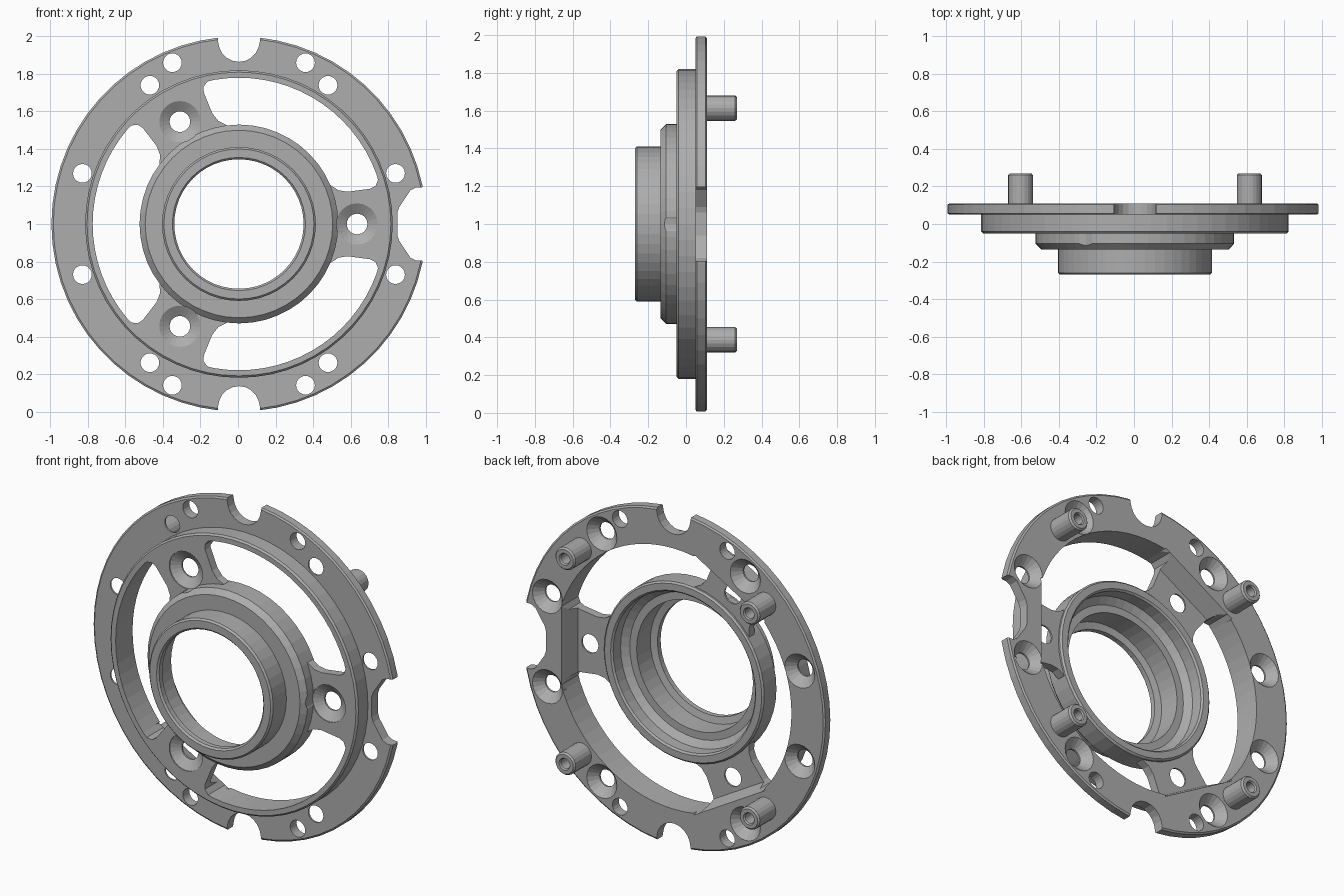
import bpy, bmesh
from math import sin, cos, pi, radians

if "Cube" in bpy.data.objects:
    bpy.data.objects.remove(bpy.data.objects["Cube"])

steel = bpy.data.materials.new("grey metal")
steel.use_nodes = True
COLOR = (0.42, 0.42, 0.42, 1)
steel.diffuse_color = COLOR
steel.node_tree.nodes["Principled BSDF"].inputs["Base Color"].default_value = COLOR
CX, CZ = 0.005, 1.0   # axis of the flange


def finish(name, bm):
    bmesh.ops.remove_doubles(bm, verts=bm.verts, dist=1e-5)
    bmesh.ops.recalc_face_normals(bm, faces=bm.faces)
    mesh = bpy.data.meshes.new(name)
    bm.to_mesh(mesh)
    bm.free()
    mesh.materials.append(steel)
    obj = bpy.data.objects.new(name, mesh)
    bpy.context.collection.objects.link(obj)
    return obj


def lathe(name, profile, segs, x=0, z=0):
    """Turn (radius, y) points about a y axis; a profile starting at radius 0 stays open."""
    bm = bmesh.new()
    rings = []
    for i in range(segs):
        a = 2 * pi * i / segs
        rings.append([bm.verts.new((CX + x + r * cos(a), y, CZ + z + r * sin(a)))
                      for r, y in profile])
    n = len(profile)
    for i in range(segs):
        a, b = rings[i], rings[(i + 1) % segs]
        for j in range(n - 1 if profile[0][0] == 0 else n):
            k = (j + 1) % n
            bm.faces.new((a[j], a[k], b[k], b[j]))
    return finish(name, bm)


def prism(name, front, back, y0, y1, turn=0):
    """Join two (x, z) outlines at depths y0 and y1, turned about the main axis."""
    bm = bmesh.new()
    c, s = cos(radians(turn)), sin(radians(turn))
    loops = [[bm.verts.new((CX + x * c - z * s, y, CZ + x * s + z * c)) for x, z in pts]
             for pts, y in ((front, y0), (back, y1))]
    f, b = loops
    bm.faces.new(f)
    bm.faces.new(b)
    for i in range(len(f)):
        k = (i + 1) % len(f)
        bm.faces.new((f[i], f[k], b[k], b[i]))
    return finish(name, bm)


def combine(obj, tool, operation="DIFFERENCE"):
    mod = obj.modifiers.new("combine", "BOOLEAN")
    mod.operation, mod.solver, mod.object = operation, "EXACT", tool
    bpy.context.view_layer.update()
    mesh = bpy.data.meshes.new_from_object(
        obj.evaluated_get(bpy.context.evaluated_depsgraph_get()))
    obj.modifiers.clear()
    obj.data = mesh
    bpy.data.objects.remove(tool)


def polar(r, deg):
    return r * cos(radians(deg)), r * sin(radians(deg))


# Flange with raised front ring
body = lathe("flange_body", [(0.51, -0.05), (0.81, -0.05), (0.82, -0.04), (0.82, 0.05),
                             (0.99, 0.05), (1.0, 0.057), (1.0, 0.103), (0.99, 0.11),
                             (0.51, 0.11)], 60)

# Three windows between the spokes
half = [(0.45, 0.22), (0.492, 0.205), (0.53, 0.18), (0.58, 0.172), (0.70, 0.188),
        (0.728, 0.202), (0.742, 0.235)]
half += [polar(0.78, a) for a in range(20, 60, 5)]
c, s = cos(radians(120)), sin(radians(120))
other = [(x * c + z * s, x * s - z * c) for x, z in reversed(half)]
window = half + [polar(0.78, 60)] + other + [polar(0.5, a) for a in range(88, 26, -6)]
for turn in (0, 120, 240):
    combine(body, prism("window_cutter", window, window, -0.3, 0.3, turn))

# Sloped pockets behind the spokes
for turn in (0, 120, 240):
    lo = [(0.3, -0.27), (0.71, -0.27), (0.71, 0.27), (0.3, 0.27)]
    hi = [(0.3, -0.27), (0.745, -0.27), (0.745, 0.27), (0.3, 0.27)]
    combine(body, prism("pocket_cutter", lo, hi, 0.0, 0.12, turn))

# Stepped hub with bore
hub = lathe("hub", [(0.345, -0.26), (0.355, -0.27), (0.40, -0.27), (0.41, -0.26),
                    (0.41, -0.135), (0.50, -0.135), (0.53, -0.105), (0.53, 0.01),
                    (0.52, 0.02), (0.48, 0.02), (0.47, 0.01), (0.47, -0.06),
                    (0.43, -0.09), (0.385, -0.09), (0.385, -0.22), (0.345, -0.23)], 48)
combine(body, hub, "UNION")

# Countersunk spoke holes
for turn in (0, 120, 240):
    x, z = polar(0.63, turn)
    combine(body, lathe("spoke_hole_cutter", [(0, -0.2), (0.11, -0.2), (0.11, -0.045),
                                              (0.055, -0.01), (0.055, 0.05), (0, 0.05)],
                        24, x, z))

# Rim holes: plain ones, and ones countersunk from the back
plain = [(0, 0.0), (0.05, 0.0), (0.05, 0.2), (0, 0.2)]
sunk = [(0, 0.0), (0.05, 0.0), (0.05, 0.06), (0.1, 0.11), (0.1, 0.2), (0, 0.2)]
for x, z, profile in ((0.355, 0.86, plain), (0.475, 0.74, sunk), (0.835, 0.27, sunk)):
    for sx in (-1, 1):
        for sz in (-1, 1):
            combine(body, lathe("rim_hole_cutter", profile, 20, sx * x, sz * z))

# Round rim notches at top and bottom, trapezoid notch at the left side
u_shape = [(1.1, 0.115), (0.975, 0.112)]
u_shape += [(0.975 - 0.11 * sin(a * pi / 10), 0.11 * cos(a * pi / 10)) for a in range(1, 10)]
u_shape += [(0.975, -0.112), (1.1, -0.115)]
for turn in (90, 270):
    combine(body, prism("round_notch_cutter", u_shape, u_shape, 0, 0.2, turn))
side = [(1.1, 0.2), (0.945, 0.195), (0.915, 0.18), (0.855, 0.09), (0.845, 0.06)]
side += [(x, -z) for x, z in reversed(side)]
combine(body, prism("side_notch_cutter", side, side, 0, 0.2))

# Four hollow posts on the back
for sx, side_name in ((-1, "right"), (1, "left")):
    for sz, level in ((-1, "lower"), (1, "upper")):
        lathe(f"{level}_{side_name}_post",
              [(0, 0.10), (0.067, 0.10), (0.067, 0.26), (0.058, 0.27), (0.036, 0.27),
               (0.03, 0.262), (0.03, 0.15), (0, 0.15)], 20, sx * 0.61, sz * 0.613)
